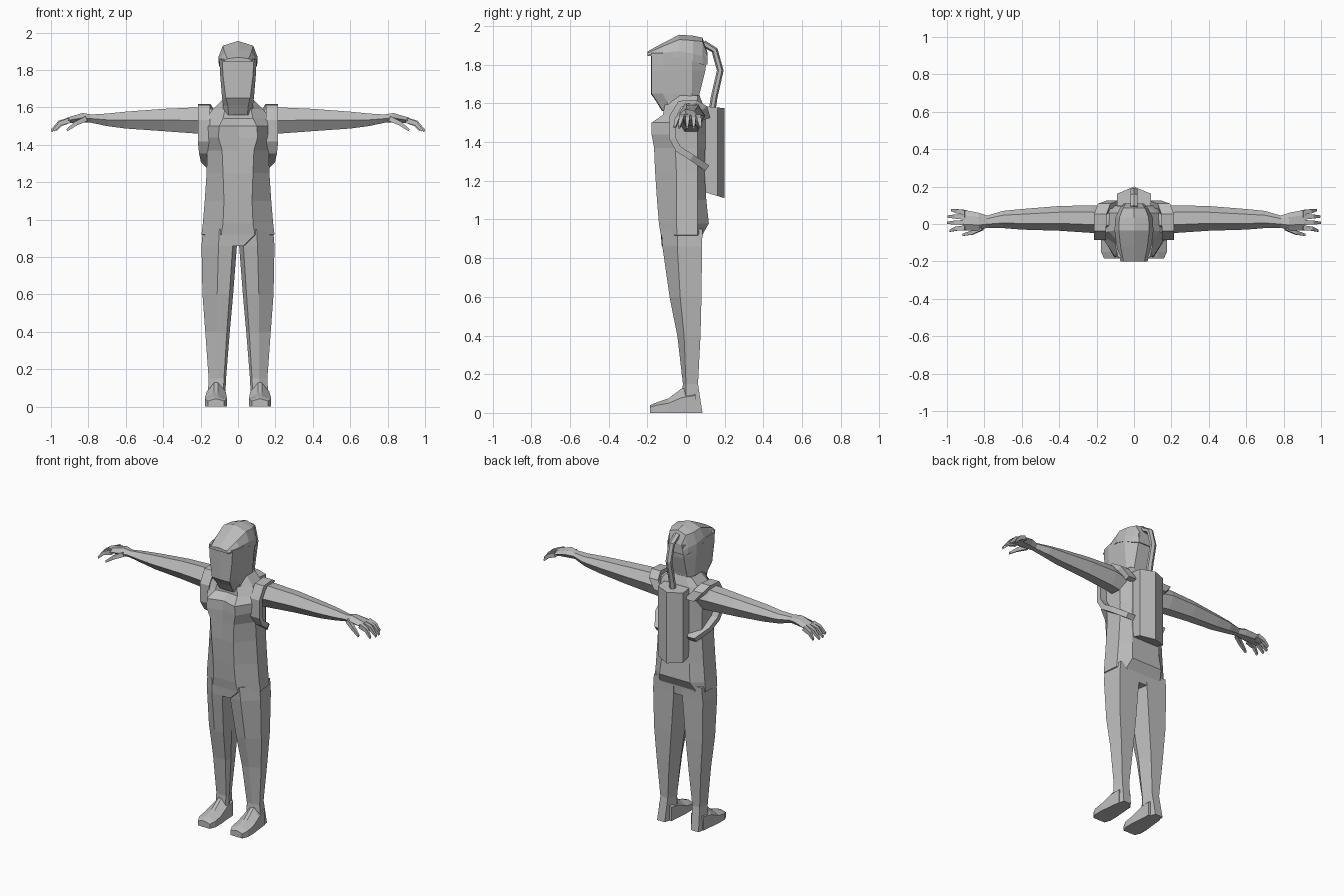
import bpy, bmesh, math
from mathutils import Vector

grey = bpy.data.materials.new("suit grey")
grey.diffuse_color = (0.5, 0.5, 0.5, 1)


def loft(name, rings, mirror=False):
    """Skin a list of equal-sized point rings and close both ends."""
    bm = bmesh.new()
    for side in ((1, -1) if mirror else (1,)):
        vs = [[bm.verts.new((p[0] * side, p[1], p[2])) for p in r] for r in rings]
        n = len(vs[0])
        for a, b in zip(vs, vs[1:]):
            for i in range(n):
                j = (i + 1) % n
                bm.faces.new((a[i], a[j], b[j], b[i]))
        bm.faces.new(vs[0])
        bm.faces.new(vs[-1])
    bmesh.ops.recalc_face_normals(bm, faces=bm.faces)
    me = bpy.data.meshes.new(name)
    bm.to_mesh(me)
    bm.free()
    me.materials.append(grey)
    ob = bpy.data.objects.new(name, me)
    bpy.context.collection.objects.link(ob)
    return ob


def symmetric(half):
    """Complete a half outline whose first and last points lie on x = 0."""
    return half + [(-x, y, z) for x, y, z in half[-2:0:-1]]


def band(name, path, width, thick, sides=4, mirror=False):
    """Sweep a flat or round section along a path that bends in the YZ plane."""
    pts = [Vector(p) for p in path]
    rings = []
    for i, p in enumerate(pts):
        t = pts[min(i + 1, len(pts) - 1)] - pts[max(i - 1, 0)]
        nrm = Vector((0, -t.z, t.y)).normalized()
        ring = []
        for k in range(sides):
            a = 2 * math.pi * (k + 0.5) / sides
            s = 1 / math.cos(math.pi / sides)
            ring.append(p + Vector((math.cos(a) * s * width / 2, 0, 0))
                        + nrm * math.sin(a) * s * thick / 2)
        rings.append(ring)
    return loft(name, rings, mirror)


# Torso: z, half width, front x, front y, centre front y, side y, back x, back y
torso = [
    (0.86, 0.04, 0.03, -0.125, -0.125, -0.05, 0.03, 0.08),
    (0.92, 0.195, 0.09, -0.13, -0.13, -0.045, 0.13, 0.085),
    (0.98, 0.188, 0.08, -0.14, -0.14, -0.05, 0.11, 0.118),
    (1.10, 0.178, 0.075, -0.15, -0.15, -0.05, 0.10, 0.105),
    (1.25, 0.168, 0.08, -0.16, -0.16, -0.05, 0.10, 0.095),
    (1.37, 0.165, 0.085, -0.165, -0.16, -0.055, 0.10, 0.10),
    (1.44, 0.168, 0.105, -0.178, -0.155, -0.07, 0.10, 0.10),
    (1.50, 0.172, 0.10, -0.178, -0.15, -0.07, 0.10, 0.10),
    (1.54, 0.172, 0.08, -0.12, -0.11, -0.06, 0.10, 0.10),
    (1.59, 0.135, 0.07, -0.11, -0.11, -0.04, 0.08, 0.09),
    (1.64, 0.085, 0.05, -0.10, -0.10, -0.03, 0.05, 0.07),
]
loft("torso", [symmetric([(0, yc, z), (xf, yf, z), (w, ys, z), (w * 0.95, 0.06, z),
                          (xb, yb, z), (0, yb, z)])
               for z, w, xf, yf, yc, ys, xb, yb in torso])

# Legs: z, inner x, outer x, front y, side y, back y
legs = [
    (0.95, 0.004, 0.188, -0.128, -0.045, 0.085),
    (0.86, 0.006, 0.195, -0.122, -0.045, 0.083),
    (0.60, 0.026, 0.19, -0.085, -0.03, 0.08),
    (0.40, 0.044, 0.175, -0.045, -0.01, 0.075),
    (0.15, 0.064, 0.157, -0.016, 0.0, 0.062),
    (0.00, 0.07, 0.165, -0.03, 0.0, 0.085),
]
loft("legs", [[(i + 0.12 * (o - i), yf, z), (i + 0.52 * (o - i), yf, z), (o, ys, z),
               (o - 0.015, yb, z), (i + 0.025, yb, z), (i, ys, z)]
              for z, i, o, yf, ys, yb in legs], True)

# Feet: y, inner x, outer x, side height, top height
feet = [
    (0.05, 0.07, 0.16, 0.09, 0.11),
    (-0.02, 0.066, 0.168, 0.08, 0.128),
    (-0.09, 0.06, 0.176, 0.05, 0.075),
    (-0.15, 0.06, 0.176, 0.04, 0.055),
    (-0.185, 0.075, 0.16, 0.03, 0.04),
]
loft("feet", [[(i, y, 0), (i, y, zs), (i * 0.6 + o * 0.4, y, zt),
               (i * 0.4 + o * 0.6, y, zt), (o, y, zs), (o, y, 0)]
              for y, i, o, zs, zt in feet], True)

# Head and face shield: z, shield half width, half width, front y, cheek y, back y
head = [
    (1.56, 0.05, 0.085, -0.12, -0.08, 0.07),
    (1.61, 0.055, 0.08, -0.15, -0.10, 0.065),
    (1.65, 0.065, 0.085, -0.178, -0.12, 0.07),
    (1.77, 0.08, 0.095, -0.178, -0.12, 0.10),
    (1.86, 0.085, 0.10, -0.178, -0.12, 0.11),
]
loft("head", [symmetric([(0, yf - 0.004, z), (xf, yf, z), (w, yc, z), (w, 0.03, z),
                         (0.055, yb, z), (0, yb, z)])
              for z, xf, w, yf, yc, yb in head])

# Hood with brim: y, half width, underside z, shoulder z, ridge z
hood = [
    (-0.20, 0.072, 1.845, 1.86, 1.868),
    (-0.12, 0.092, 1.845, 1.895, 1.912),
    (-0.035, 0.104, 1.84, 1.93, 1.955),
    (0.035, 0.10, 1.82, 1.925, 1.95),
    (0.085, 0.075, 1.80, 1.92, 1.94),
    (0.11, 0.055, 1.80, 1.86, 1.865),
]
loft("hood", [symmetric([(0, y, zb), (w, y, zb), (w, y, zb + 0.35 * (zs - zb)),
                         (w * 0.78, y, zs), (0, y, zt)])
              for y, w, zb, zs, zt in hood])

# Arms with palms: x, front y, back y, bottom z, top z
arms = [
    (0.13, -0.05, 0.09, 1.45, 1.59),
    (0.22, -0.048, 0.10, 1.46, 1.60),
    (0.40, -0.036, 0.096, 1.473, 1.592),
    (0.60, -0.03, 0.08, 1.487, 1.577),
    (0.70, -0.022, 0.07, 1.50, 1.567),
    (0.785, -0.02, 0.045, 1.518, 1.562),
    (0.83, -0.034, 0.06, 1.518, 1.57),
    (0.915, -0.034, 0.076, 1.515, 1.545),
]
loft("arms", [[(x, a, b * 0.5 + t * 0.5), (x, a + 0.3 * (c - a), t), (x, a + 0.75 * (c - a), t - 0.005),
               (x, c, b * 0.45 + t * 0.55), (x, a + 0.75 * (c - a), b), (x, a + 0.3 * (c - a), b)]
              for x, a, c, b, t in arms], True)

# Fingers and thumb: start, knuckle and tip positions
digits = {
    "index_fingers": [(0.90, -0.02, 1.53), (0.95, -0.025, 1.515), (0.985, -0.036, 1.477)],
    "middle_fingers": [(0.90, 0.008, 1.532), (0.955, 0.008, 1.518), (0.998, 0.006, 1.475)],
    "ring_fingers": [(0.90, 0.036, 1.532), (0.955, 0.04, 1.516), (0.996, 0.04, 1.474)],
    "little_fingers": [(0.90, 0.062, 1.53), (0.945, 0.068, 1.512), (0.975, 0.074, 1.478)],
    "thumbs": [(0.81, -0.02, 1.54), (0.865, -0.046, 1.515), (0.915, -0.058, 1.478)],
}
for name, path in digits.items():
    rings = []
    for (x, y, z), r in zip(path, (0.013, 0.011, 0.006)):
        rings.append([(x - 0.4 * r, y - r, z - r), (x + 0.4 * r, y - r, z + r),
                      (x + 0.4 * r, y + r, z + r), (x - 0.4 * r, y + r, z - r)])
    loft(name, rings, True)

# Backpack tank with a ridged back
pack = [(-0.09, 0.095), (0.09, 0.095), (0.09, 0.162), (0, 0.20), (-0.09, 0.162)]
loft("backpack", [[(x, y, 1.14 - 0.3 * (y - 0.1)) for x, y in pack],
                  [(x, y, 1.585 - 0.1 * (y - 0.1)) for x, y in pack]])

# Breathing hose from the tank to the hood
band("hose", [(0, 0.135, 1.56), (0, 0.145, 1.63), (0, 0.177, 1.77),
              (0, 0.148, 1.875), (0, 0.09, 1.91)], 0.036, 0.03, 6)

# Shoulder straps around each arm
band("straps", [(0.11, 0.11, 1.52), (0.16, 0.095, 1.575), (0.18, 0.05, 1.602),
                (0.182, -0.03, 1.598), (0.182, -0.07, 1.53), (0.182, -0.07, 1.42),
                (0.175, -0.04, 1.365), (0.165, 0.03, 1.32), (0.11, 0.11, 1.265)],
     0.066, 0.034, 4, True)
